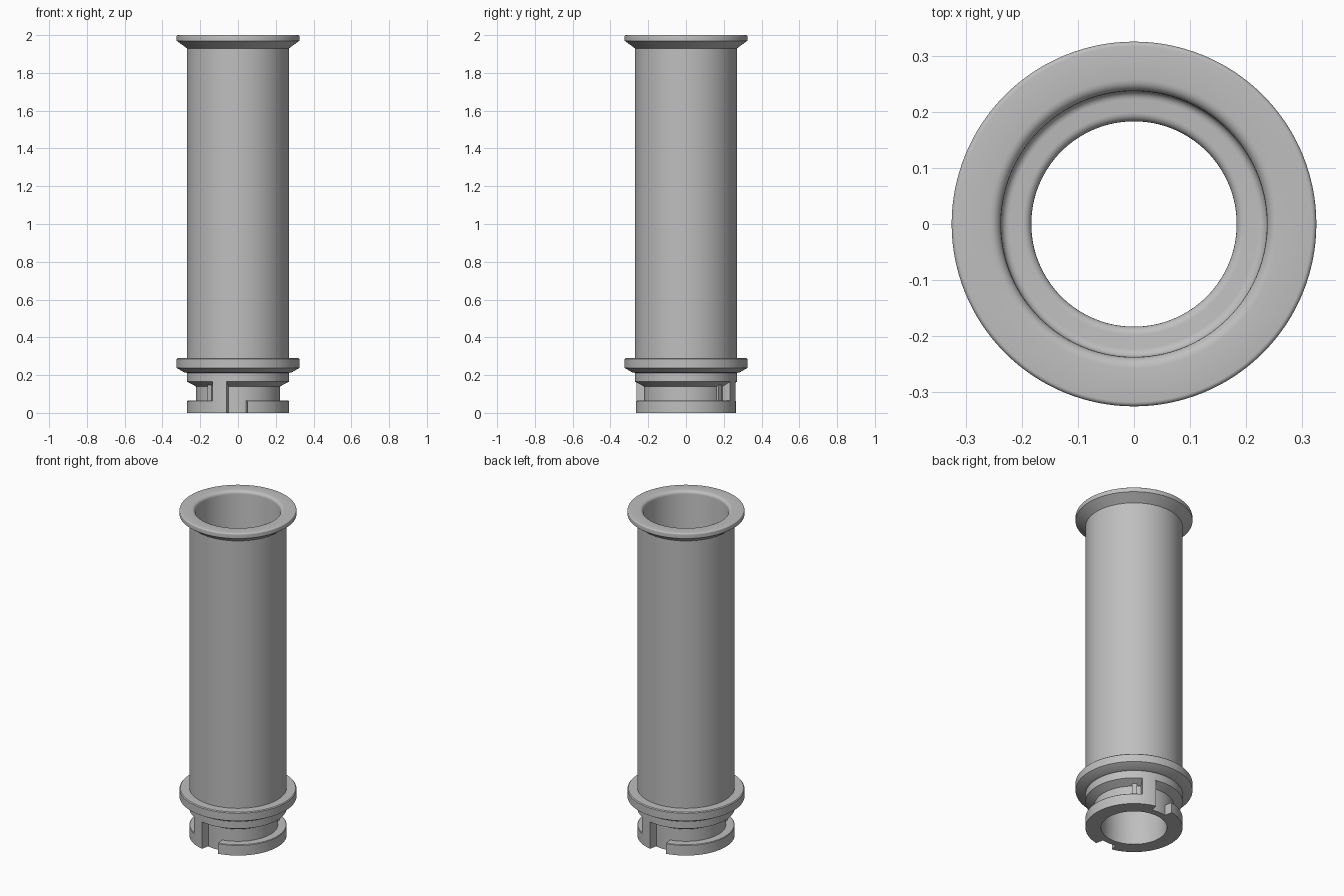
import bpy, bmesh
from math import radians, cos, sin, pi

cube = bpy.data.objects.get("Cube")
if cube:
    bpy.data.objects.remove(cube, do_unlink=True)

grey = bpy.data.materials.new("plain grey")
grey.use_nodes = True
colour = (0.52, 0.52, 0.52, 1)
grey.diffuse_color = colour
grey.node_tree.nodes["Principled BSDF"].inputs["Base Color"].default_value = colour


def fillet(r, z, size, start, end, steps=5):
    """Quarter-round run of profile points about a centre."""
    return [(r + size * cos(radians(start + (end - start) * i / steps)),
             z + size * sin(radians(start + (end - start) * i / steps)))
            for i in range(steps + 1)]


def revolve(name, profile, start=0, end=360, steps=128):
    """Sweep a closed (radius, height) profile around z, capping partial sweeps."""
    full = end - start == 360
    bm = bmesh.new()
    rows = []
    for i in range(steps if full else steps + 1):
        a = radians(start + (end - start) * i / steps)
        rows.append([bm.verts.new((r * cos(a), r * sin(a), z)) for r, z in profile])
    n = len(profile)
    for i in range(steps):
        a, b = rows[i], rows[(i + 1) % len(rows)]
        for j in range(n):
            k = (j + 1) % n
            bm.faces.new((a[j], b[j], b[k], a[k]))
    if not full:
        bm.faces.new(rows[0])
        bm.faces.new(rows[-1])
    bmesh.ops.recalc_face_normals(bm, faces=bm.faces)
    mesh = bpy.data.meshes.new(name)
    bm.to_mesh(mesh)
    bm.free()
    mesh.materials.append(grey)
    obj = bpy.data.objects.new(name, mesh)
    bpy.context.collection.objects.link(obj)
    bpy.ops.object.select_all(action='DESELECT')
    obj.select_set(True)
    bpy.context.view_layer.objects.active = obj
    bpy.ops.object.shade_smooth_by_angle(angle=radians(28))
    return obj


# Hollow sleeve: neck, collar, barrel, top flange, then back down the bore
sleeve = [(0.183, 0), (0.222, 0), (0.222, 0.14), (0.27, 0.165), (0.27, 0.212),
          (0.285, 0.215), (0.325, 0.238), (0.325, 0.285), (0.32, 0.29), (0.27, 0.29),
          (0.27, 1.93), (0.325, 1.97)]
sleeve += fillet(0.317, 1.992, 0.008, 0, 90)
sleeve += fillet(0.257, 1.98, 0.02, 90, 180)
sleeve += fillet(0.222, 0.255, 0.015, 0, -90)
sleeve += fillet(0.198, 0.225, 0.015, 90, 180)
revolve("sleeve", sleeve)

# Bayonet fitting, repeated on opposite sides
lip = [(0.215, 0), (0.27, 0), (0.27, 0.062), (0.267, 0.065), (0.215, 0.065)]
stop = [(0.215, 0), (0.27, 0), (0.27, 0.167), (0.215, 0.142)]
detent = [(0.215, 0.06), (0.237, 0.06), (0.237, 0.15), (0.215, 0.142)]
for side, turn in (("front", 180), ("back", 0)):
    revolve(side + "_lip", lip, turn - 79, turn + 61, 56)
    revolve(side + "_stop", stop, turn + 60, turn + 77, 8)
    revolve(side + "_detent", detent, turn + 47, turn + 54, 4)
